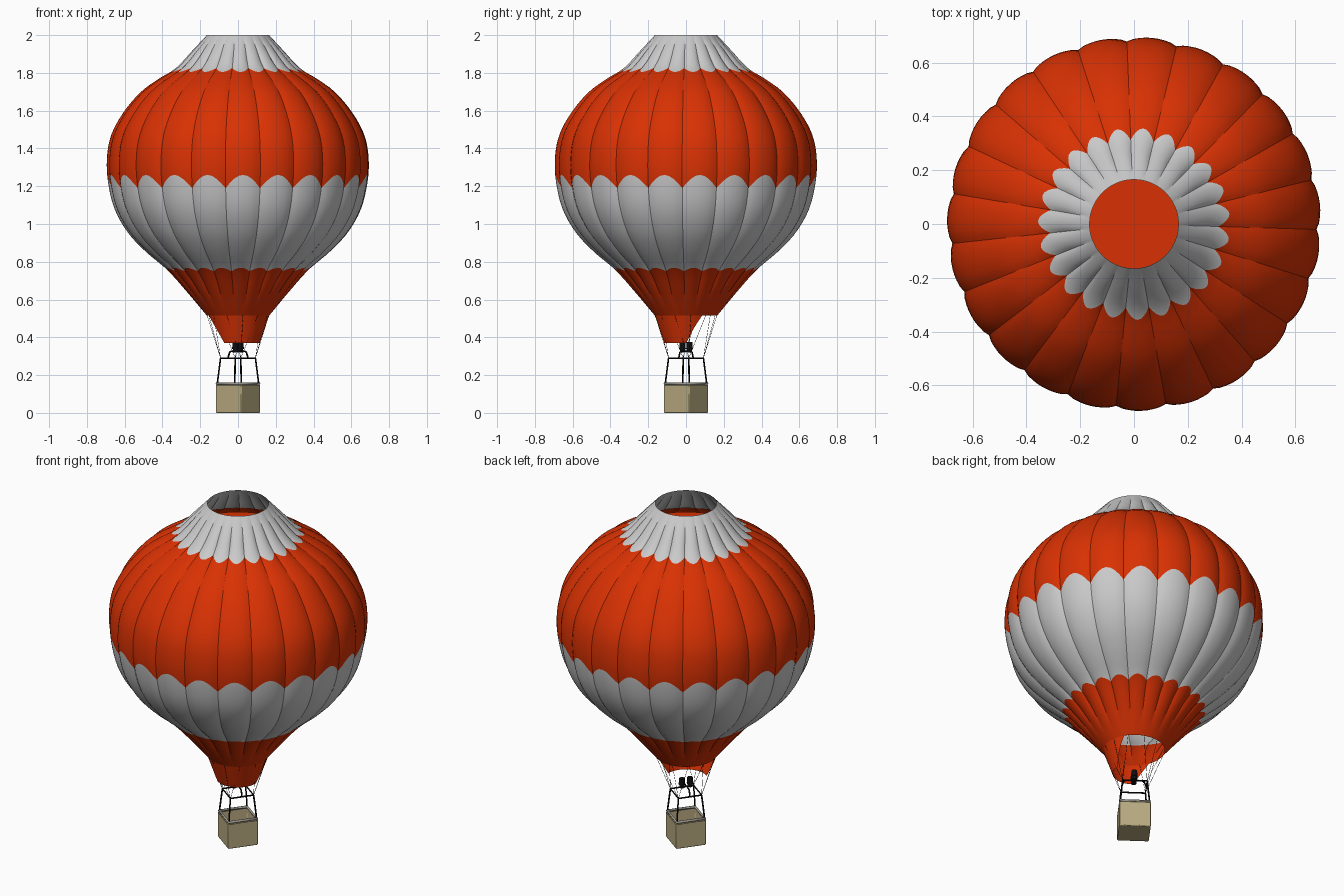
import bpy, bmesh
from math import sin, cos, pi, radians
from mathutils import Vector, Matrix

if "Cube" in bpy.data.objects:
    bpy.data.objects.remove(bpy.data.objects["Cube"])


def material(name, rgb):
    m = bpy.data.materials.new(name)
    m.use_nodes = True
    m.diffuse_color = (*rgb, 1)
    bsdf = m.node_tree.nodes["Principled BSDF"]
    bsdf.inputs["Base Color"].default_value = (*rgb, 1)
    bsdf.inputs["Roughness"].default_value = 0.8
    return m


RED = material("red fabric", (0.69, 0.031, 0.001))
WHITE = material("white fabric", (0.59, 0.59, 0.59))
WICKER = material("wicker", (0.48, 0.40, 0.215))
PADDING = material("rim padding", (0.33, 0.32, 0.27))
METAL = material("black metal", (0.004, 0.004, 0.005))

GORES, STEPS = 23, 8
START = radians(-1.7)
MOUTH_Z, MOUTH_R, TOP_Z = 0.515, 0.165, 2.0
TURN_ANGLE = radians(-36)
TURN = Matrix.Rotation(TURN_ANGLE, 4, "Z")   # basket is turned under the balloon

# envelope outline: height, radius
OUTLINE = [(0.515, 0.165), (0.64, 0.27), (0.76, 0.378), (0.85, 0.485), (0.95, 0.58),
           (1.07, 0.65), (1.2, 0.685), (1.33, 0.695), (1.46, 0.675), (1.58, 0.614),
           (1.7, 0.514), (1.77, 0.418), (1.82, 0.335), (1.92, 0.24), (2.0, 0.165)]


def outline_radius(z):
    """Smooth radius through the outline points."""
    p = OUTLINE
    i = max(k for k in range(len(p) - 1) if p[k][0] <= z or k == 0)

    def slope(k):
        a, b = p[max(k - 1, 0)], p[min(k + 1, len(p) - 1)]
        return (b[1] - a[1]) / (b[0] - a[0])
    (z0, r0), (z1, r1) = p[i], p[i + 1]
    h = z1 - z0
    t = (z - z0) / h
    return (r0 * (1 + 2 * t) * (1 - t) ** 2 + r1 * t * t * (3 - 2 * t)
            + h * slope(i) * t * (1 - t) ** 2 + h * slope(i + 1) * t * t * (t - 1))


def polar(r, a, z):
    return Vector((r * cos(a), r * sin(a), z))


def finish(bm, name, mats, smooth=None):
    mesh = bpy.data.meshes.new(name)
    bm.to_mesh(mesh)
    bm.free()
    for m in mats:
        mesh.materials.append(m)
    ob = bpy.data.objects.new(name, mesh)
    bpy.context.collection.objects.link(ob)
    if smooth:
        bpy.ops.object.select_all(action="DESELECT")
        ob.select_set(True)
        bpy.context.view_layer.objects.active = ob
        bpy.ops.object.shade_smooth_by_angle(angle=radians(smooth))
    return ob


def add_grid(bm, rows, index=0, closed=False):
    """Skin rows of points with quads."""
    rows = [[bm.verts.new(p) for p in row] for row in rows]
    n = len(rows[0])
    for lo, hi in zip(rows, rows[1:]):
        for j in range(n if closed else n - 1):
            k = (j + 1) % n
            bm.faces.new((lo[j], lo[k], hi[k], hi[j])).material_index = index


def tube(name, points, radius, mat):
    curve = bpy.data.curves.new(name, "CURVE")
    curve.dimensions = "3D"
    curve.bevel_depth = radius
    curve.bevel_resolution = 1
    curve.use_fill_caps = True
    spline = curve.splines.new("POLY")
    spline.points.add(len(points) - 1)
    for sp, p in zip(spline.points, points):
        sp.co = (*p, 1)
    curve.materials.append(mat)
    ob = bpy.data.objects.new(name, curve)
    bpy.context.collection.objects.link(ob)
    return ob


def corners(half, z):
    return [TURN @ Vector((x * half, y * half, z))
            for x, y in ((1, 1), (-1, 1), (-1, -1), (1, -1))]


# envelope: pleated colour bands whose edges are scalloped gore by gore
EDGES = [(MOUTH_Z, 0), (0.75, 0.018), (1.19, 0.07), (1.825, -0.02), (TOP_Z, 0)]
BANDS = [(0, 8), (1, 14), (0, 20), (1, 8)]
bm = bmesh.new()
for (lo, hi), (colour, count) in zip(zip(EDGES, EDGES[1:]), BANDS):
    rows = []
    for i in range(count + 1):
        row = []
        for j in range(GORES * STEPS):
            lobe = sin(pi * (j % STEPS) / STEPS)
            z0, z1 = lo[0] + lo[1] * lobe, hi[0] + hi[1] * lobe
            z = z0 + (z1 - z0) * i / count
            fade = max(0, min(1, (z - MOUTH_Z - 0.04) / 0.15, (TOP_Z - z) / 0.12))
            r = outline_radius(z) - 0.016 * fade * (1 - lobe ** 0.65)
            row.append(polar(r, START + 2 * pi * j / (GORES * STEPS), z))
        rows.append(row)
    add_grid(bm, rows, colour, closed=True)
bmesh.ops.remove_doubles(bm, verts=bm.verts, dist=0.0002)
finish(bm, "envelope", (RED, WHITE), 24)

# vent panel closing the crown from inside
bm = bmesh.new()
bmesh.ops.create_circle(bm, cap_ends=True, segments=48, radius=0.34,
                        matrix=Matrix.Translation((0, 0, 1.79)))
finish(bm, "vent_panel", (RED,))

# scoop: partial skirt hanging below the mouth, narrowing downward
bm = bmesh.new()
rows = []
for i in range(5):
    t = i / 4
    half = radians(65 + 30 * t)
    rows.append([polar(0.115 + (MOUTH_R - 0.115) * t, radians(296) + half * (j / 16 - 1),
                       0.37 + (MOUTH_Z - 0.37) * t) for j in range(33)])
add_grid(bm, rows)
finish(bm, "scoop", (RED,), 30)

# basket: hollow box with thick walls
HALF, RIM_Z = 0.085, 0.15
bm = bmesh.new()
bmesh.ops.create_cube(bm, size=1, matrix=TURN @ Matrix.Translation((0, 0, RIM_Z / 2))
                      @ Matrix.Diagonal((2 * HALF, 2 * HALF, RIM_Z, 1)))
top = max(bm.faces, key=lambda f: f.calc_center_median().z)
bmesh.ops.inset_region(bm, faces=[top], thickness=0.01)
bmesh.ops.translate(bm, verts=top.verts, vec=(0, 0, -0.135))
basket = finish(bm, "basket", (WICKER,), 30)
bevel = basket.modifiers.new("soft_edges", "BEVEL")
bevel.width = 0.005
bevel.segments = 2

# padded rim
rim = tube("basket_rim", corners(HALF - 0.006, RIM_Z + 0.005), 0.008, PADDING)
rim.data.splines[0].use_cyclic_u = True

# uprights and load frame
FRAME_HALF, FRAME_Z = 0.066, 0.29
frame = tube("load_frame", corners(FRAME_HALF, FRAME_Z), 0.0045, METAL)
frame.data.splines[0].use_cyclic_u = True
for low, high in zip(corners(HALF - 0.006, RIM_Z), corners(FRAME_HALF, FRAME_Z)):
    tube("upright", (low, high), 0.0045, METAL)

# burner support arch and twin burners
arch = [(-FRAME_HALF, FRAME_Z), (-0.055, 0.32), (-0.045, 0.327),
        (0.045, 0.327), (0.055, 0.32), (FRAME_HALF, FRAME_Z)]
tube("burner_arch", [TURN @ Vector((x, 0, z)) for x, z in arch], 0.0045, METAL)
for side in (-1, 1):
    bm = bmesh.new()
    for z, r1, r2, depth in ((0.33, 0.014, 0.014, 0.02), (0.356, 0.018, 0.015, 0.036)):
        bmesh.ops.create_cone(bm, cap_ends=True, segments=16, radius1=r1, radius2=r2, depth=depth,
                              matrix=TURN @ Matrix.Translation((0, side * 0.023, z)))
    finish(bm, "burner", (METAL,), 40)

# suspension cables: three fan out from each frame corner
for i, corner in enumerate(corners(FRAME_HALF, FRAME_Z)):
    for fan in (-30, 0, 30):
        angle = TURN_ANGLE + radians(45 + 90 * i + fan)
        tube("cable", (corner, polar(MOUTH_R, angle, MOUTH_Z)), 0.001, METAL)
